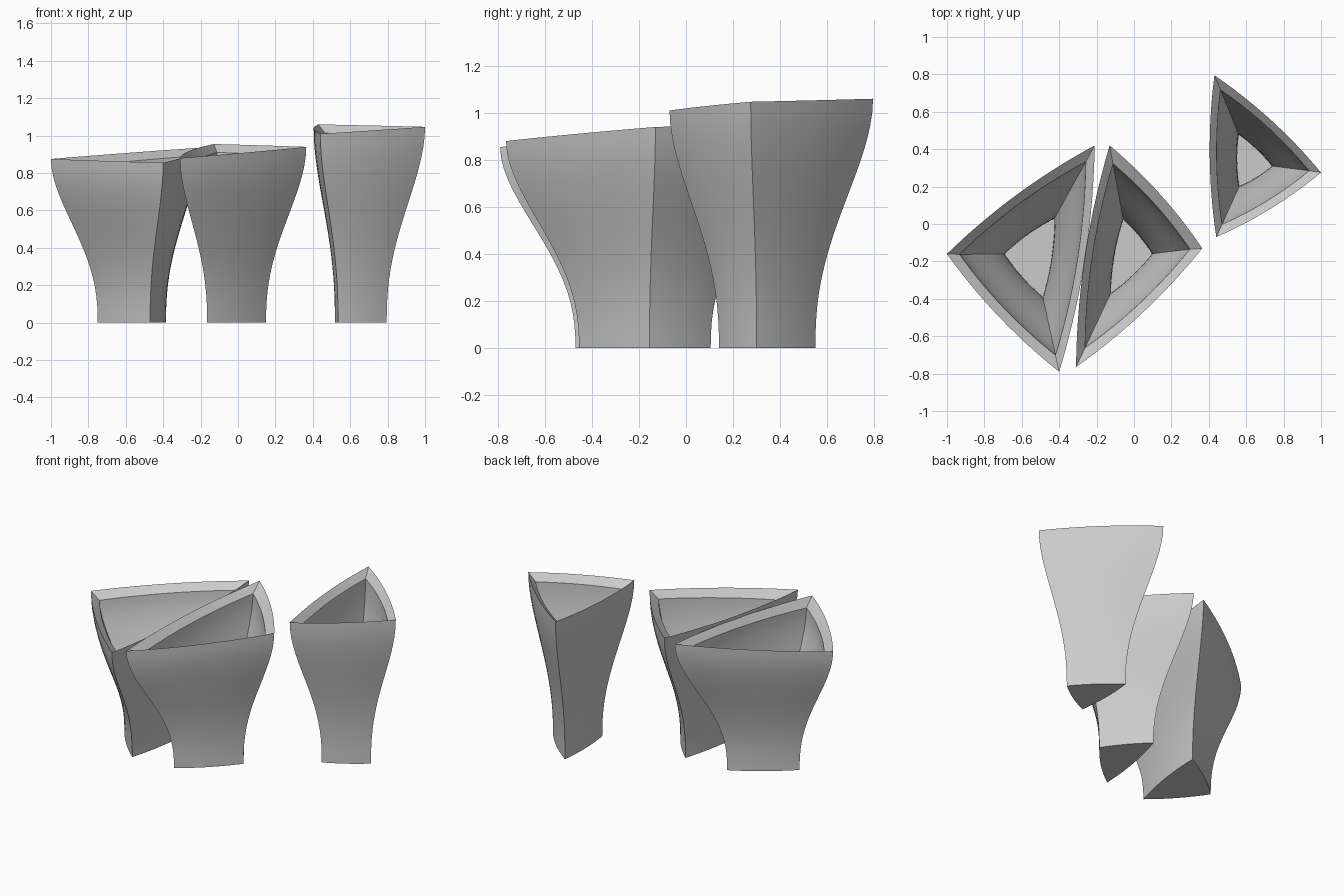
import bpy
import bmesh
from mathutils import Vector

SIDE_STEPS = 14      # segments along each bowed side
LEVELS = 18          # rings up each wall
BOW = 0.035          # outward bow as a share of side length
FLOOR = 0.05
RIM_DROP = 0.045

if "Cube" in bpy.data.objects:
    bpy.data.objects.remove(bpy.data.objects["Cube"], do_unlink=True)

grey = bpy.data.materials.new("plain_grey")
grey.use_nodes = True
colour = (0.6, 0.6, 0.6, 1)
grey.diffuse_color = colour
grey.node_tree.nodes["Principled BSDF"].inputs["Base Color"].default_value = colour


def flare(u):
    """Slow start, quick swell, upright finish."""
    v = u ** 1.25
    return v * v * (3 - 2 * v)


def bowed_ring(corners):
    """Triangle outline whose three sides bow outward."""
    points = []
    for i, a in enumerate(corners):
        b = corners[(i + 1) % len(corners)]
        d = b - a
        outward = Vector((d.y, -d.x, 0)) * BOW
        for k in range(SIDE_STEPS):
            t = k / SIDE_STEPS
            points.append(a + d * t + outward * 4 * t * (1 - t))
    return points


def shrink(corners, factor, drop):
    """Scale towards the middle and shift in height."""
    mid = sum(corners, Vector()) / len(corners)
    result = []
    for c in corners:
        p = mid + (c - mid) * factor
        p.z = c.z + drop
        result.append(p)
    return result


def wall(low, high):
    """Rings of a flared wall from a lower to an upper outline."""
    rings = []
    for j in range(LEVELS + 1):
        u = j / LEVELS
        s = flare(u)
        ring = []
        for a, b in zip(low, high):
            p = a.lerp(b, s)
            p.z = a.z + (b.z - a.z) * u
            ring.append(p)
        rings.append(ring)
    return rings


def make_vessel(name, base, top, base_inset, top_inset):
    base = [Vector((x, y, 0)) for x, y in base]
    top = [Vector(p) for p in top]
    outer = wall(bowed_ring(base), bowed_ring(top))
    inner = wall(bowed_ring(shrink(base, base_inset, FLOOR)),
                 bowed_ring(shrink(top, top_inset, -RIM_DROP)))
    # Up the outside, over the sloping rim, down the inside
    rings = outer + inner[::-1]

    bm = bmesh.new()
    loops = [[bm.verts.new(p) for p in ring] for ring in rings]
    for low, high in zip(loops, loops[1:]):
        n = len(low)
        for i in range(n):
            k = (i + 1) % n
            bm.faces.new((low[i], low[k], high[k], high[i]))
    bm.faces.new(loops[0][::-1])     # underside
    bm.faces.new(loops[-1])          # inside floor
    mesh = bpy.data.meshes.new(name)
    bm.to_mesh(mesh)
    bm.free()
    mesh.materials.append(grey)

    obj = bpy.data.objects.new(name, mesh)
    bpy.context.collection.objects.link(obj)
    bpy.ops.object.select_all(action="DESELECT")
    obj.select_set(True)
    bpy.context.view_layer.objects.active = obj
    bpy.ops.object.shade_smooth_by_angle(angle=0.5)


# Corners run counter-clockwise seen from above
make_vessel("right_vessel",
            [(-0.75, -0.155), (-0.47, -0.47), (-0.385, 0.105)],
            [(-1, -0.16, 0.875), (-0.4, -0.79, 0.855), (-0.21, 0.42, 0.935)],
            0.73, 0.855)
make_vessel("middle_vessel",
            [(-0.165, -0.455), (0.15, -0.155), (-0.07, 0.105)],
            [(-0.31, -0.765, 0.88), (0.365, -0.13, 0.94), (-0.13, 0.42, 0.955)],
            0.7, 0.83)
make_vessel("left_vessel",
            [(0.535, 0.14), (0.795, 0.3), (0.53, 0.55)],
            [(0.44, -0.07, 1.01), (1, 0.275, 1.047), (0.43, 0.795, 1.06)],
            0.67, 0.83)
